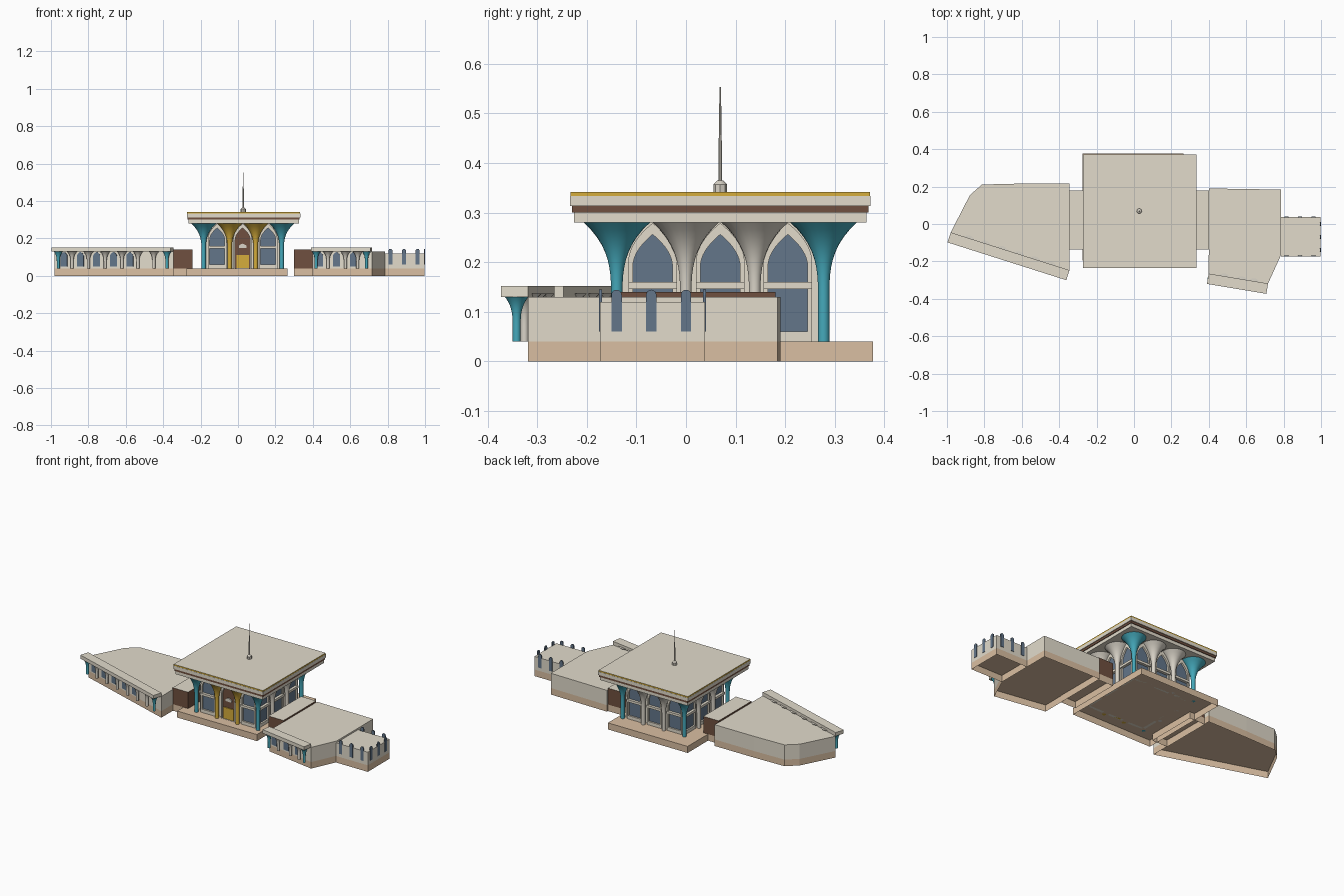
import bpy, bmesh, math
from mathutils import Matrix, Vector

if "Cube" in bpy.data.objects:
    bpy.data.objects.remove(bpy.data.objects["Cube"])


def material(name, rgb):
    m = bpy.data.materials.new(name)
    m.use_nodes = True
    m.diffuse_color = (*rgb, 1)
    m.node_tree.nodes["Principled BSDF"].inputs["Base Color"].default_value = (*rgb, 1)
    return m


CREAM = material("cream", (.76, .71, .60))
STONE = material("pale_stone", (.70, .66, .58))
TAN = material("tan", (.70, .52, .36))
BROWN = material("brown", (.16, .08, .05))
TEAL = material("teal", (.06, .40, .50))
GOLD = material("gold", (.67, .42, .045))
GLASS = material("slate_glass", (.125, .18, .255))


def finish(name, bm, mat, top=None, smooth=False):
    bmesh.ops.recalc_face_normals(bm, faces=bm.faces)
    bm.normal_update()
    me = bpy.data.meshes.new(name)
    me.materials.append(mat)
    if top:
        me.materials.append(top)
        for f in bm.faces:
            f.material_index = int(f.normal.z > .9)
    if smooth:
        for f in bm.faces:
            f.smooth = True
        for e in bm.edges:
            e.smooth = e.calc_face_angle(0) < math.radians(40)
    bm.to_mesh(me)
    bm.free()
    ob = bpy.data.objects.new(name, me)
    bpy.context.collection.objects.link(ob)
    return ob


def prism(name, outline, z0, z1, mat, top=None, hollow=False):
    """Vertical extrusion of a plan outline; hollow leaves the underside open."""
    bm = bmesh.new()
    face = bm.faces.new([bm.verts.new((x, y, z0)) for x, y in outline])
    ext = bmesh.ops.extrude_face_region(bm, geom=[face])["geom"]
    verts = [g for g in ext if isinstance(g, bmesh.types.BMVert)]
    bmesh.ops.translate(bm, verts=verts, vec=(0, 0, z1 - z0))
    if hollow:
        low = [f for f in bm.faces if all(v.co.z < z0 + 1e-5 for v in f.verts)]
        bmesh.ops.delete(bm, geom=low, context="FACES_ONLY")
    return finish(name, bm, mat, top)


def box(name, x0, x1, y0, y1, z0, z1, mat, top=None, hollow=False):
    return prism(name, [(x0, y0), (x1, y0), (x1, y1), (x0, y1)], z0, z1, mat, top, hollow)


def plate(name, outer, spot, angle, depth, mat, hole=None):
    """Upright plate drawn in (along wall, height), standing out from a wall."""
    bm = bmesh.new()
    loops = [[[bm.verts.new((u, y, z)) for u, z in pts] for y in (0, -depth)]
             for pts in ([outer, hole] if hole else [outer])]
    n = len(outer)
    for back, front in loops:
        for i in range(n):
            j = (i + 1) % n
            bm.faces.new((back[i], back[j], front[j], front[i]))
    for side in (0, 1):
        if hole:
            a, b = loops[0][side], loops[1][side]
            for i in range(n):
                j = (i + 1) % n
                bm.faces.new((a[i], a[j], b[j], b[i]))
        else:
            bm.faces.new(loops[0][side])
    ob = finish(name, bm, mat)
    ob.matrix_world = Matrix.Translation((*spot, 0)) @ Matrix.Rotation(angle, 4, "Z")
    return ob


def rect(w, z0, z1):
    return [(-w / 2, z0), (w / 2, z0), (w / 2, z1), (-w / 2, z1)]


def arch(w, z0, spring, peak, power=2, n=8):
    right = [(w / 2 * (1 - (i / n) ** power), spring + (peak - spring) * i / n)
             for i in range(n + 1)]
    return [(-w / 2, z0), (w / 2, z0)] + right + [(-x, z) for x, z in right[-2::-1]]


def lathe(name, profile, x, y, mat, n=24):
    bm = bmesh.new()
    rings = [[bm.verts.new((x + r * math.cos(math.tau * i / n),
                            y + r * math.sin(math.tau * i / n), z)) for i in range(n)]
             for r, z in profile]
    for a, b in zip(rings, rings[1:]):
        for i in range(n):
            j = (i + 1) % n
            bm.faces.new((a[i], a[j], b[j], b[i]))
    bm.faces.new(rings[0])
    bm.faces.new(rings[-1])
    return finish(name, bm, mat, smooth=True)


def column(name, x, y, z0, flare, z1, r0, r1, mat):
    steps = 10
    curve = [(r0 + (r1 - r0) * (i / steps) ** 3, flare + (z1 - flare) * i / steps)
             for i in range(steps + 1)]
    lathe(name, [(r0, z0)] + curve, x, y, mat)


# Main hall: plinth, walls and layered roof
CX, CY, HALF, STEP = .025, .069, .185, .139
box("hall_plinth", -.275, .264, -.195, .377, 0, .04, TAN, hollow=True)
box("hall_walls", CX - HALF, CX + HALF, CY - HALF, CY + HALF, .04, .282, CREAM, hollow=True)
for name, h, z0, z1, mat in (("roof_soffit", .295, .28, .3, CREAM),
                             ("roof_brown_band", .299, .3, .313, BROWN),
                             ("roof_fascia", .303, .313, .333, CREAM),
                             ("roof_gold_rim", .302, .333, .341, GOLD)):
    box(name, CX + .005 - h, CX + .005 + h, CY - h, CY + h, z0, z1, mat, CREAM)
lathe("spire", [(.014, .341), (.014, .357), (.007, .364), (.004, .365),
                (.003, .45), (.0015, .553)], CX + .003, CY, STONE, 8)

# Flared columns around the hall
for i in range(4):
    for j in range(4):
        if i in (0, 3) or j in (0, 3):
            corner = i in (0, 3) and j in (0, 3)
            mat = TEAL if corner else GOLD if j == 0 else STONE
            column("hall_column", CX + (i - 1.5) * STEP, CY + (j - 1.5) * STEP,
                   .04, .13, .281, .0115, .068, mat)

# Arched bays on the four sides of the hall
for side in range(4):
    ang = side * math.pi / 2
    turn = Matrix.Rotation(ang, 3, "Z")
    for k in (-1, 0, 1):
        p = turn @ Vector((k * STEP * .98, -HALF, 0)) + Vector((CX, CY, 0))
        spot = (p.x, p.y)
        door = side == 0 and k == 0
        plate("arch_frame", arch(.098, .04, .2, .279), spot, ang, .016, CREAM,
              arch(.08, .041 if door else .06, .19, .256))
        plate("door_panel" if door else "window_glass", arch(.082, .041, .19, .257),
              spot, ang, .006, BROWN if door else GLASS)
        if door:
            plate("door", rect(.066, .04, .11), spot, ang, .012, GOLD)
            plate("door_ornament", arch(.04, .15, .158, .172), spot, ang, .012, STONE)
        else:
            plate("window_rail", rect(.098, .146, .16), spot, ang, .022, CREAM)

# Brown link passages
for name, x0, x1 in (("left_link", .3, .402), ("right_link", -.347, -.243)):
    box(name + "_base", x0, x1, -.135, .18, 0, .04, TAN, hollow=True)
    box(name, x0, x1, -.135, .18, .04, .14, BROWN, CREAM, hollow=True)

# Side wings: outline starts with the two ends of the front wall
WINGS = {
    "right_wing": ([(-.98, -.045), (-.345, -.247), (-.345, .216), (-.61, .216),
                    (-.813, .211), (-.877, .155)],
                   (-.961, -.38), (-.887, -.8, -.71, -.62, -.535, -.45),
                   (-.93, -.842, -.755, -.665, -.578)),
    "left_wing": ([(.399, -.265), (.717, -.318), (.785, -.168), (.785, .184), (.402, .19)],
                  (.418, .687), (.481, .574, .64), (.437, .527, .617)),
}
for wing, (outline, ends, middles, windows) in WINGS.items():
    prism(wing + "_base", outline, 0, .04, TAN, hollow=True)
    prism(wing + "_walls", outline, .04, .13, CREAM, hollow=True)
    a, b = Vector(outline[0]), Vector(outline[1])
    along = (b - a).normalized()
    out = Vector((along.y, -along.x))
    ang = math.atan2(along.y, along.x)

    def at(x, off):
        return a + along * ((x - a.x - out.x * off) / along.x) + out * off

    # Canopy over the colonnade
    prism(wing + "_canopy", [a, b, b + out * .056, a + out * .056], .13, .152, CREAM)
    for x in ends:
        column(wing + "_end_column", *at(x, .028), .04, .07, .133, .008, .026, TEAL)
    for x in middles:
        column(wing + "_column", *at(x, .02), .04, .07, .137, .008, .035, STONE)
    for x in windows:
        plate(wing + "_window", arch(.038, .05, .105, .128), at(x, 0), ang, .004, GLASS)

# End pavilion with rounded fins rising above its parapet
box("pavilion_base", .785, .998, -.173, .038, 0, .04, TAN, hollow=True)
box("pavilion", .785, .998, -.173, .038, .04, .12, CREAM, hollow=True)
fin = [(-.0105, .06), (.0105, .06)] + [
    (.0105 * math.cos(math.pi * i / 8), .134 + .0105 * math.sin(math.pi * i / 8))
    for i in range(9)]
for k in range(3):
    x, y = .815 + .0725 * k, -.14 + .07 * k
    plate("front_fin", fin, (x, -.169), 0, .006, GLASS)
    plate("back_fin", fin, (x, .034), math.pi, .006, GLASS)
    plate("side_fin", fin, (.994, y), math.pi / 2, .006, GLASS)
